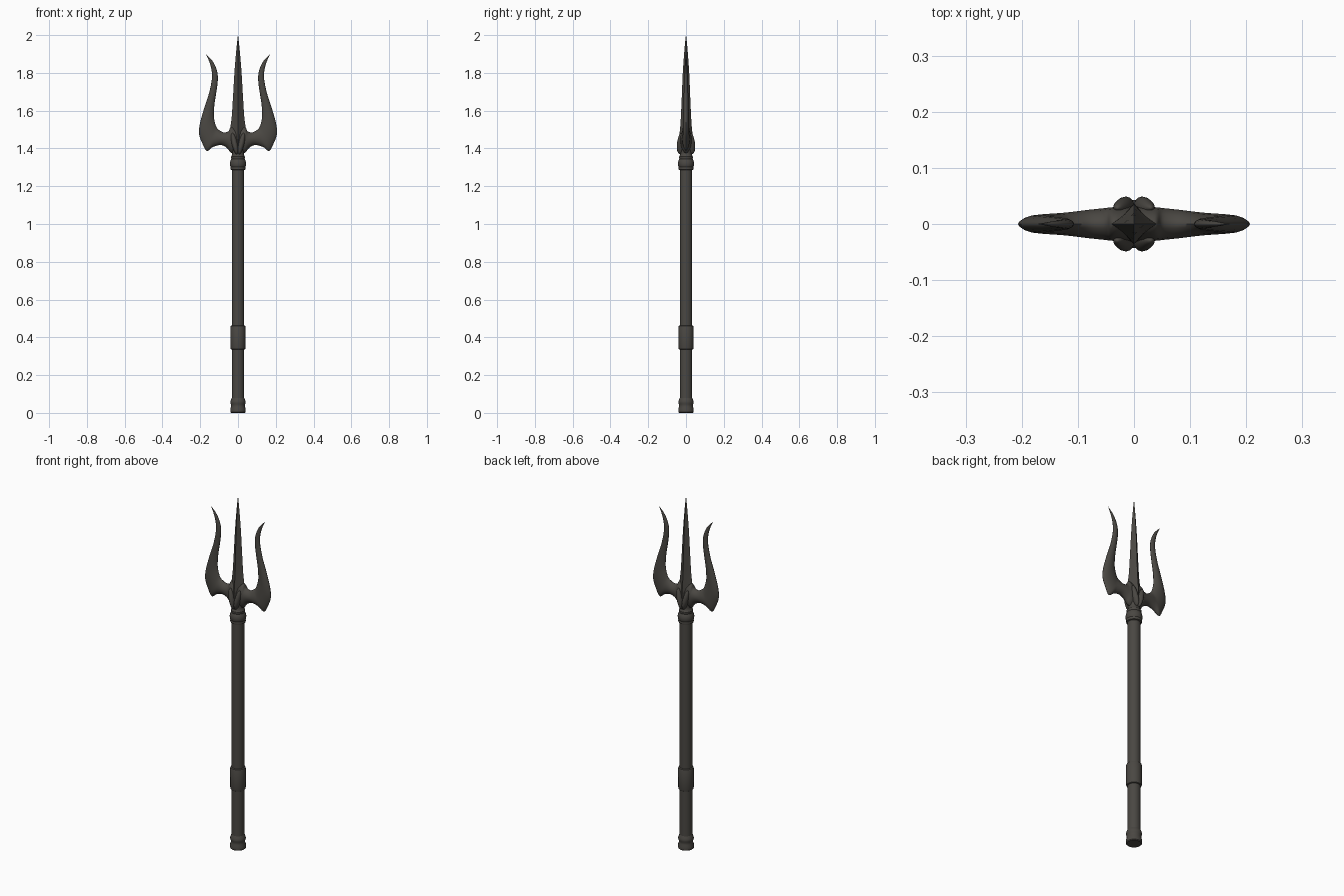
import bpy, bmesh, math
from mathutils import Vector, Matrix

if "Cube" in bpy.data.objects:
    bpy.data.objects.remove(bpy.data.objects["Cube"])

iron = bpy.data.materials.new("dark iron")
iron.diffuse_color = (0.068, 0.063, 0.055, 1)
iron.use_nodes = True
iron.node_tree.nodes["Principled BSDF"].inputs["Base Color"].default_value = iron.diffuse_color


def finish(name, bm, angle=35):
    bmesh.ops.remove_doubles(bm, verts=bm.verts, dist=0.00005)
    bmesh.ops.recalc_face_normals(bm, faces=bm.faces)
    me = bpy.data.meshes.new(name)
    bm.to_mesh(me)
    bm.free()
    me.materials.append(iron)
    ob = bpy.data.objects.new(name, me)
    bpy.context.collection.objects.link(ob)
    bpy.ops.object.select_all(action='DESELECT')
    bpy.context.view_layer.objects.active = ob
    ob.select_set(True)
    bpy.ops.object.shade_smooth_by_angle(angle=math.radians(angle))
    return ob


def loft(name, rings, angle=35):
    """Skin a list of equal-length closed rings and cap both ends."""
    bm = bmesh.new()
    vs = [[bm.verts.new(p) for p in r] for r in rings]
    n = len(vs[0])
    for a, b in zip(vs, vs[1:]):
        for i in range(n):
            j = (i + 1) % n
            bm.faces.new((a[i], a[j], b[j], b[i]))
    bm.faces.new(vs[0])
    bm.faces.new(vs[-1])
    return finish(name, bm, angle)


def lathe(name, profile, n=32):
    return loft(name, [[(r * math.cos(2 * math.pi * i / n), r * math.sin(2 * math.pi * i / n), z)
                        for i in range(n)] for r, z in profile])


def smooth_rows(rows, steps=5):
    """Catmull-Rom interpolation of rows of numbers."""
    out = []
    for k in range(len(rows) - 1):
        p0, p1 = rows[max(k - 1, 0)], rows[k]
        p2, p3 = rows[k + 1], rows[min(k + 2, len(rows) - 1)]
        for s in range(steps):
            t = s / steps
            out.append([0.5 * (2 * b + (c - a) * t + (2 * a - 5 * b + 4 * c - d) * t * t
                               + (3 * b - a - 3 * c + d) * t ** 3)
                        for a, b, c, d in zip(p0, p1, p2, p3)])
    return out + [list(rows[-1])]


# Turned parts: pole, foot, grip sleeve, collar
lathe("shaft", [(0.033, 0.03), (0.033, 1.31)])
lathe("foot_cap", [(0.037, 0), (0.041, 0.004), (0.041, 0.022), (0.037, 0.032), (0.037, 0.045),
                   (0.040, 0.052), (0.040, 0.062), (0.037, 0.07), (0.033, 0.08)])
lathe("grip_sleeve", [(0.033, 0.335), (0.038, 0.338), (0.040, 0.345), (0.040, 0.455),
                      (0.038, 0.46), (0.033, 0.463)])
lathe("collar", [(0.033, 1.285), (0.039, 1.288), (0.041, 1.295), (0.039, 1.302), (0.042, 1.308),
                 (0.043, 1.322), (0.040, 1.336), (0.035, 1.344), (0.037, 1.350), (0.037, 1.357),
                 (0.033, 1.362), (0.030, 1.375), (0.033, 1.40)])

# Fork: inner edge x,z / outer edge x,z / half thickness, from the middle to the tip
half = [(0.0, 1.50, 0.0, 1.372, 0.031), (0.036, 1.515, 0.036, 1.376, 0.030),
        (0.050, 1.492, 0.060, 1.404, 0.028), (0.075, 1.485, 0.092, 1.418, 0.025),
        (0.100, 1.497, 0.132, 1.408, 0.021), (0.113, 1.511, 0.165, 1.387, 0.019),
        (0.121, 1.532, 0.188, 1.425, 0.018), (0.127, 1.56, 0.206, 1.475, 0.017),
        (0.128, 1.59, 0.202, 1.53, 0.016), (0.124, 1.64, 0.180, 1.61, 0.014),
        (0.116, 1.69, 0.154, 1.69, 0.012), (0.107, 1.76, 0.138, 1.77, 0.010),
        (0.111, 1.81, 0.141, 1.82, 0.008), (0.133, 1.86, 0.153, 1.862, 0.005),
        (0.169, 1.899, 0.170, 1.90, 0.0006)]
rows = smooth_rows(half)
rows = [[-a, b, -c, d, h] for a, b, c, d, h in reversed(rows[1:])] + rows
N = 8
rings = []
for a, b, c, d, h in rows:
    ring = []
    for i in range(2 * N):
        ang = math.pi * i / N
        t = 0.5 - 0.5 * math.cos(ang)
        y = h * math.copysign(abs(math.sin(ang)) ** 1.3, math.sin(ang))
        ring.append((a + (c - a) * t, y, b + (d - b) * t))
    rings.append(ring)
loft("fork", rings, 50)

# Centre spike: ridged four-edged blade, half width / half depth / height
spike = smooth_rows([(0.026, 0.028, 1.37), (0.034, 0.036, 1.41), (0.040, 0.036, 1.46),
                     (0.040, 0.031, 1.51), (0.033, 0.027, 1.57), (0.026, 0.022, 1.68),
                     (0.019, 0.017, 1.80), (0.011, 0.010, 1.90), (0.005, 0.005, 1.96),
                     (0.0005, 0.0005, 2.0)], 4)
rings = []
for w, d, z in spike:
    ring = []
    for i in range(8):
        k = 1.0 if i % 2 == 0 else 0.66      # slightly hollow between the ridges
        ang = math.pi * i / 4
        ring.append((w * k * math.cos(ang), d * k * math.sin(ang), z))
    rings.append(ring)
loft("centre_spike", rings, 25)

# Leaf lobes spreading in a V on the front and back of the socket
for side, sy in (("front", -1), ("back", 1)):
    for hand, sx in (("left", -1), ("right", 1)):
        bm = bmesh.new()
        bmesh.ops.create_uvsphere(bm, u_segments=16, v_segments=12, radius=1)
        for v in bm.verts:
            v.co = Vector((v.co.x * 0.015, v.co.y * 0.019, v.co.z * 0.058))
            v.co.y *= 1 - 6 * v.co.z         # fuller towards the bottom
        m = (Matrix.Translation((sx * 0.018, sy * 0.029, 1.425))
             @ Matrix.Rotation(sx * 0.22, 4, 'Y'))
        bmesh.ops.transform(bm, matrix=m, verts=bm.verts)
        finish(f"leaf_{side}_{hand}", bm)
